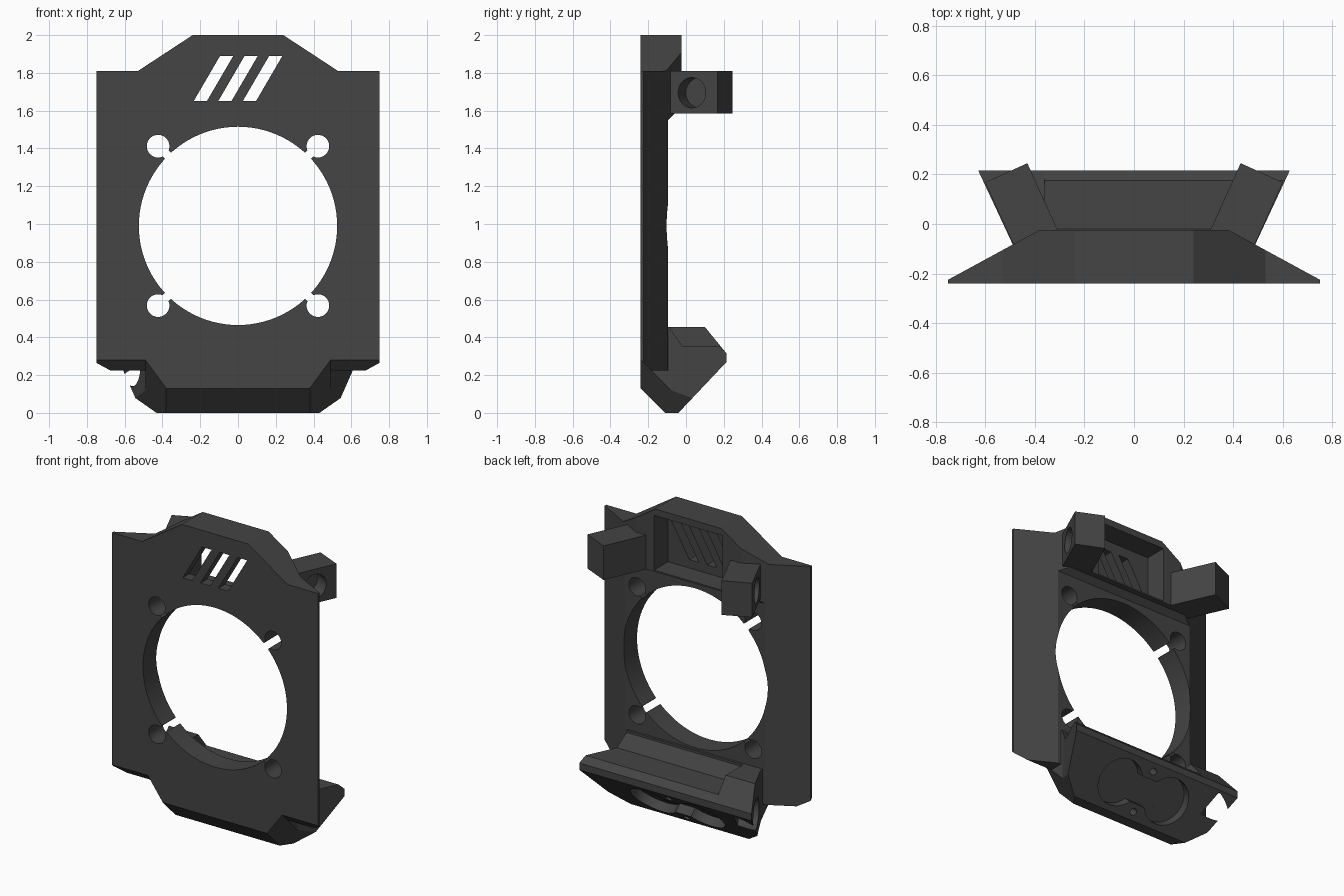
import bpy, bmesh, math
from mathutils import Vector, Matrix

if "Cube" in bpy.data.objects:
    bpy.data.objects.remove(bpy.data.objects["Cube"])

mat = bpy.data.materials.new("dark_grey")
mat.diffuse_color = (0.058, 0.058, 0.058, 1)
mat.use_nodes = True
mat.node_tree.nodes["Principled BSDF"].inputs["Base Color"].default_value = mat.diffuse_color


def prism(name, pts, lo, hi, place, planes=()):
    """Extrude a 2D profile from lo to hi, then trim it by (point, outward normal) planes."""
    bm = bmesh.new()
    a = [bm.verts.new(place(p, q, lo)) for p, q in pts]
    b = [bm.verts.new(place(p, q, hi)) for p, q in pts]
    bm.faces.new(a)
    bm.faces.new(b[::-1])
    n = len(pts)
    for i in range(n):
        j = (i + 1) % n
        bm.faces.new((a[i], b[i], b[j], a[j]))
    bmesh.ops.recalc_face_normals(bm, faces=bm.faces)
    for co, no in planes:
        r = bmesh.ops.bisect_plane(bm, geom=bm.verts[:] + bm.edges[:] + bm.faces[:], dist=1e-5,
                                   plane_co=co, plane_no=Vector(no).normalized(), clear_outer=True)
        edges = [e for e in r["geom_cut"] if isinstance(e, bmesh.types.BMEdge) and e.is_boundary]
        if edges:
            bmesh.ops.edgenet_fill(bm, edges=edges)
    bmesh.ops.recalc_face_normals(bm, faces=bm.faces)
    return finish(name, bm)


def finish(name, bm):
    me = bpy.data.meshes.new(name)
    bm.to_mesh(me)
    bm.free()
    me.materials.append(mat)
    ob = bpy.data.objects.new(name, me)
    bpy.context.collection.objects.link(ob)
    return ob


def cylinder(center, axis, r, depth, seg=48):
    bm = bmesh.new()
    rot = Vector((0, 0, 1)).rotation_difference(Vector(axis)).to_matrix().to_4x4()
    bmesh.ops.create_cone(bm, cap_ends=True, segments=seg, radius1=r, radius2=r, depth=depth,
                          matrix=Matrix.Translation(center) @ rot)
    return finish("cutter", bm)


def box(center, size, rot=Matrix()):
    bm = bmesh.new()
    bmesh.ops.create_cube(bm, size=1, matrix=Matrix.Translation(center) @ rot @ Matrix.Diagonal((*size, 1)))
    return finish("cutter", bm)


def apply_bool(ob, cutters, op="DIFFERENCE"):
    bpy.context.view_layer.objects.active = ob
    for c in cutters:
        c.hide_render = True
        m = ob.modifiers.new("cut", "BOOLEAN")
        m.object, m.operation, m.solver = c, op, "EXACT"
        bpy.ops.object.modifier_apply(modifier=m.name)
        bpy.data.objects.remove(c)


def along_x(y, z, x): return (x, y, z)
def along_y(x, z, y): return (x, y, z)
def along_z(x, y, z): return (x, y, z)


def both(co, no):
    """A trimming plane and its mirror image in x."""
    return [(co, no), ((-co[0], co[1], co[2]), (-no[0], no[1], no[2]))]


# trimming planes shared by the parts
taper = both((0.75, -0.225, 0), (0.185, 0.34, 0))
flare = both((0.49, -0.08, 0), (0.30, -0.14, 0))
corner = both((0.38, -0.24, 0.13), (0.195, -0.143, -0.143))
sides = both((0.49, 0, 0), (1, 0, 0))

# face plate with the thicker housing at its top
plate = prism("face_plate", [(-.24, .28), (-.185, .225), (-.095, .225), (-.095, 1.55),
                             (-.06, 1.585), (-.025, 1.585), (-.025, 2), (-.24, 2)],
              -0.9, 0.9, along_x, taper)
outline = prism("cutter", [(-.75, .1), (.75, .1), (.75, 1.81), (.53, 1.81), (.24, 2.0),
                           (-.24, 2.0), (-.53, 1.81), (-.75, 1.81)], -0.5, 0.5, along_y)
apply_bool(plate, [outline], "INTERSECT")

# fan opening, screw holes and their diagonal slits
cuts = [cylinder((0, -.2, .99), (0, 1, 0), .525, 1, 96)]
for sx in (-1, 1):
    for sz in (-1, 1):
        cuts.append(cylinder((sx * .423, -.2, .99 + sz * .422), (0, 1, 0), .06, 1, 32))
        cuts.append(box((sx * .375, -.2, .99 + sz * .375), (.12, 1, .045),
                        Matrix.Rotation(-sx * sz * math.pi / 4, 4, "Y")))
# rear pocket and plain slanted vents
cuts.append(box((0, .07, 1.775), (.5, .48, .36)))
for x in (-.13, 0, .13):
    cuts.append(prism("cutter", [(x - .105, 1.65), (x - .035, 1.65), (x + .105, 1.89), (x + .035, 1.89)],
                      -.5, .3, along_y))
apply_bool(plate, cuts)

# side arms with a blind round socket in each outer face
u, w = Vector((.413, .911)), Vector((.911, -.413))
for s, side in ((1, "right"), (-1, "left")):
    e1 = Vector((.43, .245))
    pts = [e1, e1 + w * .187, e1 + w * .187 - u * .31, e1 - u * .31]
    arm = prism(side + "_arm", [(s * p.x, p.y) for p in pts], 1.585, 1.81, along_z)
    c = e1 + w * .187 - u * .15
    apply_bool(arm, [cylinder((s * c.x, c.y, 1.695), (s * w.x, w.y, 0), .08, .2)])

# lower front chin
prism("chin", [(-.24, .28), (-.24, .13), (-.11, 0), (-.08, 0), (-.08, .455), (-.11, .455), (-.2, .35)],
      -0.9, 0.9, along_x, sides + corner)

# lower rear bracket, flaring outward
bracket = prism("rear_bracket", [(-.08, 0), (-.04, 0), (.215, .27), (.215, .315), (.175, .355),
                                 (-.02, .355), (-.08, .44)], -0.9, 0.9, along_x, flare + corner)
# round twin recess and two small screw holes in the sloped underside
n = Vector((0, .727, -.687))
t = Vector((0, .687, .727))
mid = Vector((0, .0875, .135))
tilt = Matrix.Rotation(math.atan2(.727, .687), 4, "X")
cuts = [cylinder(mid + Vector((x, 0, 0)), n, .15, .12) for x in (-.18, .18)]
cuts.append(box(mid, (.3, .17, .1201), tilt))
cuts += [cylinder(mid + t * d, n, .022, .2, 16) for d in (-.135, .135)]
apply_bool(bracket, cuts)

# raised end block on one side, with a round socket running into the bracket
block = prism("end_block", [(-.08, .32), (-.08, .455), (.10, .455), (.21, .32)], -0.9, -0.36, along_x, flare)
for ob in (bracket, block):
    apply_bool(ob, [cylinder((-.56, .07, .24), (-w.x, w.y, 0), .1, .24)])

# keep hard edges, smooth the round bores
for ob in bpy.context.scene.objects:
    ob.select_set(True)
    bpy.context.view_layer.objects.active = ob
bpy.ops.object.shade_smooth_by_angle(angle=math.radians(20))
